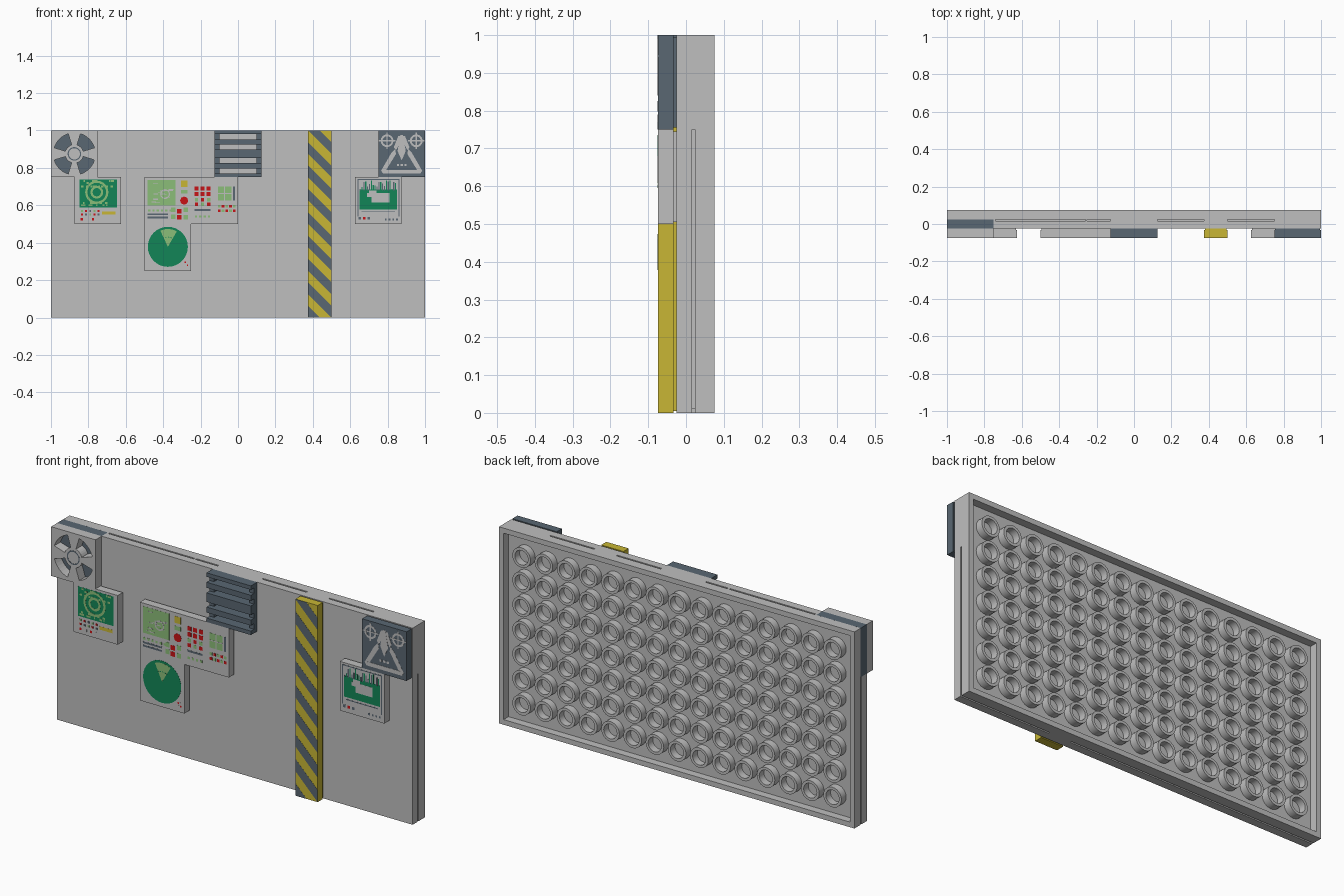
import bpy, bmesh, math, random
from mathutils import Vector

random.seed(4)
cube = bpy.data.objects.get("Cube")
if cube:
    bpy.data.objects.remove(cube, do_unlink=True)

# Colours
COLOURS = {
    "grey": (0.52, 0.52, 0.52), "slate": (0.10, 0.135, 0.168),
    "yellow": (0.58, 0.47, 0.035), "green": (0.006, 0.235, 0.095),
    "light_green": (0.26, 0.51, 0.19), "red": (0.58, 0.006, 0.008)}
MATS, INDEX = [], {}
for name, rgb in COLOURS.items():
    m = bpy.data.materials.new(name)
    m.use_nodes = True
    m.diffuse_color = (*rgb, 1)
    m.node_tree.nodes["Principled BSDF"].inputs["Base Color"].default_value = (*rgb, 1)
    INDEX[name] = len(MATS)
    MATS.append(m)

FRONT, BACK, STEP = -0.074, -0.025, 0.0006


def finish(name, bm):
    bmesh.ops.recalc_face_normals(bm, faces=bm.faces)
    mesh = bpy.data.meshes.new(name)
    bm.to_mesh(mesh)
    bm.free()
    for m in MATS:
        mesh.materials.append(m)
    ob = bpy.data.objects.new(name, mesh)
    bpy.context.collection.objects.link(ob)
    return ob


def prism(bm, pts, y0, y1, colour):
    a = [bm.verts.new((x, y0, z)) for x, z in pts]
    b = [bm.verts.new((x, y1, z)) for x, z in pts]
    faces = [bm.faces.new(a), bm.faces.new(b[::-1])]
    for i in range(len(a)):
        j = (i + 1) % len(a)
        faces.append(bm.faces.new((a[i], b[i], b[j], a[j])))
    for f in faces:
        f.material_index = INDEX[colour]


def rect(x0, x1, z0, z1):
    return [(x0, z0), (x1, z0), (x1, z1), (x0, z1)]


def arc(cx, cz, r, a0, a1, n=16):
    angles = [math.radians(a0 + (a1 - a0) * i / n) for i in range(n + 1)]
    return [(cx + r * math.cos(a), cz + r * math.sin(a)) for a in angles]


def disc(cx, cz, r, n=32):
    return arc(cx, cz, r, 0, 360, n)[:-1]


def band(cx, cz, r0, r1, a0, a1):
    return arc(cx, cz, r0, a0, a1) + arc(cx, cz, r1, a1, a0)


def paint(bm, pts, colour, layer=1):
    prism(bm, pts, FRONT, FRONT - STEP * layer, colour)


def ring(bm, cx, cz, r0, r1, colour, layer=1):
    for a in (0, 180):
        paint(bm, band(cx, cz, r0, r1, a, a + 180), colour, layer)


def dots(bm, x0, x1, nx, z0, z1, nz, size, colours, layer=1):
    for i in range(nx):
        for j in range(nz):
            x = x0 + (x1 - x0) * i / max(nx - 1, 1)
            z = z0 + (z1 - z0) * j / max(nz - 1, 1)
            paint(bm, rect(x - size, x + size, z - size, z + size),
                  colours[(i + j) % len(colours)], layer)


def tile(x0, x1, z0, z1, colour):
    """Tile with a narrow groove around its base."""
    bm, g = bmesh.new(), 0.005
    prism(bm, rect(x0, x1, z0, z1), FRONT, -0.033, colour)
    prism(bm, rect(x0 + g, x1 - g, z0 + g, z1 - g), -0.033, BACK, colour)
    return bm


# Wall panel: front layer, seam layer with side slots, hollow back
bm = bmesh.new()
prism(bm, [(-1, 0), (1, 0), (1, 1), (-.75, 1), (-.75, .75), (-1, .75)], BACK, .016, "grey")
prism(bm, rect(-.99, .99, .01, .99), .016, .024, "grey")
for x0, x1 in ((-.75, -.74), (-.26, -.25), (-.125, .125), (.375, .5), (.75, 1)):
    prism(bm, rect(x0, x1, .99, 1), .016, .024, "grey")
prism(bm, rect(.375, .5, 0, .01), .016, .024, "grey")
prism(bm, rect(.99, 1, .75, .99), .016, .024, "grey")
prism(bm, rect(-1, 1, 0, 1), .024, .035, "grey")
w = .026
for r in (rect(-1, 1, 0, w), rect(-1, 1, 1 - w, 1),
          rect(-1, w - 1, w, 1 - w), rect(1 - w, 1, w, 1 - w)):
    prism(bm, r, .035, .075, "grey")
finish("wall_panel", bm)

# Dark block in the corner behind the fan
bm = bmesh.new()
prism(bm, rect(-1, -.75, .75, 1), BACK, .0239, "slate")
finish("corner_block", bm)

# Tubes on the hollow back
bm = bmesh.new()
prof = [bm.verts.new((r, y, 0)) for r, y in ((.037, .034), (.037, .073), (.051, .073), (.051, .034))]
edges = [bm.edges.new(prof[i:i + 2]) for i in range(3)]
bmesh.ops.spin(bm, geom=prof + edges, cent=(0, 0, 0), axis=(0, 1, 0), angle=math.tau, steps=24)
bmesh.ops.remove_doubles(bm, verts=bm.verts, dist=.0001)
tubes = finish("back_tubes", bm)
tubes.location = (-.875, 0, .125)
for count, axis in ((15, 0), (7, 2)):
    arr = tubes.modifiers.new("Array", "ARRAY")
    arr.count = count
    arr.use_relative_offset = False
    arr.use_constant_offset = True
    offset = Vector((0, 0, 0))
    offset[axis] = .125
    arr.constant_offset_displace = offset
bpy.ops.object.select_all(action="DESELECT")
tubes.select_set(True)
bpy.context.view_layer.objects.active = tubes
bpy.ops.object.shade_smooth_by_angle(angle=math.radians(35))

# Fan: square frame around an open circle, four arms and a hub
bm, c = bmesh.new(), (-.875, .875)
for s in (-1, 1):
    half = arc(0, 0, .112, -90, 90, 24) + [(0, .125), (.125, .125), (.125, -.125), (0, -.125)]
    prism(bm, [(c[0] + s * x, c[1] + z) for x, z in half], FRONT, BACK, "grey")
for a in range(0, 360, 90):
    prism(bm, band(*c, .045, .113, a - 17, a + 17), FRONT, BACK, "grey")
prism(bm, disc(*c, .05), FRONT, BACK, "grey")
ring(bm, *c, .03, .036, "slate")
finish("fan_tile", bm)

# Vent grille: end blocks behind full-width slats
bm = bmesh.new()
for s in (-1, 1):
    prism(bm, rect(*sorted((s * .1, s * .125)), .75, 1), -.05, BACK, "slate")
for z0, z1 in ((.75, .77), (.798, .826), (.852, .898), (.924, .952), (.98, 1)):
    prism(bm, rect(-.125, .125, z0, z1), -.075, -.045, "slate")
    prism(bm, rect(-.1, .1, z0, z1), -.045, BACK, "slate")
finish("vent_grille", bm)

# Hazard strip with diagonal stripes clipped to its width
bm = tile(.375, .5, 0, 1, "yellow")
for i in range(9):
    z, h, d = i / 8, .0625, .125
    if i == 0:
        pts = [(.375, 0), (.375 + h, 0), (.375, h)]
    elif i == 8:
        pts = [(.375, 1), (.375 + h, 1), (.5, 1 - h), (.5, 1 - d)]
    else:
        pts = [(.375, z), (.375, z + h), (.5, z + h - d), (.5, z - d)]
    paint(bm, pts, "slate")
finish("hazard_strip", bm)

# Map monitor
bm = tile(-.875, -.625, .5, .75, "grey")
paint(bm, rect(-.848, -.648, .588, .738), "green")
for r in (.022, .05):
    ring(bm, -.755, .67, r, r + .012, "light_green", 2)
for i in range(34):
    x, z = random.uniform(-.84, -.67), random.choice((.6, .612, .7, .72, .73))
    paint(bm, rect(x, x + random.uniform(.006, .02), z - .005, z + .005), "light_green", 2)
dots(bm, -.835, -.745, 5, .57, .55, 2, .005, ("light_green", "red", "slate"))
dots(bm, -.835, -.745, 4, .525, .525, 1, .006, ("red", "grey"))
paint(bm, rect(-.727, -.655, .55, .567), "yellow")
finish("map_monitor", bm)

# Control console
bm = tile(-.5, 0, .5, .75, "grey")
paint(bm, rect(-.483, -.335, .6, .735), "light_green")
ring(bm, -.39, .66, .02, .026, "grey", 2)
for i in range(14):
    x, z = random.uniform(-.475, -.37), random.uniform(.61, .725)
    paint(bm, rect(x, x + .025, z - .002, z + .002), "grey", 2)
paint(bm, rect(-.306, -.27, .698, .732), "yellow")
paint(bm, rect(-.306, -.27, .662, .683), "light_green")
paint(bm, disc(-.288, .625, .022, 8), "red")
dots(bm, -.475, -.36, 6, .572, .572, 1, .006, ("light_green",))
dots(bm, -.345, -.345, 1, .575, .54, 2, .012, ("light_green",))
dots(bm, -.315, -.315, 1, .567, .535, 2, .012, ("red",))
dots(bm, -.28, -.28, 1, .575, .535, 2, .012, ("light_green",))
for z in (.53, .547):
    paint(bm, rect(-.483, -.375, z, z + .009), "slate")
dots(bm, -.222, -.157, 3, .69, .66, 2, .011, ("red",))
dots(bm, -.222, -.157, 3, .63, .605, 2, .009, ("light_green", "red"))
paint(bm, rect(-.232, -.147, .57, .58), "slate")
dots(bm, -.225, -.155, 4, .54, .54, 1, .006, ("light_green",))
paint(bm, rect(-.108, -.035, .625, .7), "light_green")
paint(bm, rect(-.074, -.069, .625, .7), "grey", 2)
paint(bm, rect(-.108, -.035, .66, .665), "grey", 2)
paint(bm, rect(-.026, -.016, .625, .7), "slate")
dots(bm, -.1, -.02, 5, .595, .57, 2, .007, ("light_green", "red"))
finish("control_console", bm)

# Radar
bm, c = tile(-.5, -.25, .25, .5, "grey"), (-.375, .378)
paint(bm, disc(*c, .107), "green")
paint(bm, [c] + arc(*c, .095, 60, 115), "light_green", 2)
for a in range(65, 115, 16):
    paint(bm, band(*c, .05, .054, a, a + 9), "green", 3)
dots(bm, -.283, -.27, 2, .295, .28, 2, .004, ("red", "grey"))
finish("radar_tile", bm)

# Scanner screen with ragged bars
bm = tile(.625, .875, .5, .75, "grey")
paint(bm, rect(.65, .85, .578, .685), "green")
for i in range(20):
    x, top = .65 + i * .01, random.uniform(.685, .735)
    paint(bm, rect(x, x + .006, .68, top), random.choice(("green", "slate")), 2)
for r in (rect(.69, .81, .645, .665), rect(.715, .81, .615, .645), rect(.7, .74, .665, .68)):
    paint(bm, r, "grey", 2)
for x in (.638, .858):
    paint(bm, rect(x, x + .005, .54, .735), "slate")
paint(bm, rect(.638, .863, .735, .74), "slate")
paint(bm, rect(.66, .84, .563, .568), "slate")
dots(bm, .65, .7, 3, .53, .53, 1, .007, ("slate", "red"))
dots(bm, .79, .85, 4, .525, .525, 1, .005, ("slate",))
finish("scanner_screen", bm)

# Emblem tile: two sights, a dart and a triangle
bm = tile(.75, 1, .75, 1, "slate")
for x in (.797, .953):
    ring(bm, x, .945, .024, .034, "grey")
    paint(bm, rect(x - .045, x + .045, .942, .948), "grey", 2)
    paint(bm, rect(x - .003, x + .003, .9, .99), "grey", 2)
for s in (-1, 1):
    leg = [(.035, .9), (.055, .88), (.11, .785), (.1, .77), (.085, .785), (.03, .875)]
    paint(bm, [(.875 + s * x, z) for x, z in leg], "grey")
    fin = [(.008, .97), (.018, .97), (.042, .91), (.03, .895), (.012, .93)]
    paint(bm, [(.875 + s * x, z) for x, z in fin], "grey")
paint(bm, [(.868, .975), (.882, .975), (.897, .89), (.875, .84), (.853, .89)], "grey", 2)
paint(bm, rect(.775, .975, .77, .79), "grey", 2)
dots(bm, .855, .895, 3, .815, .815, 1, .006, ("grey",))
finish("emblem_tile", bm)
